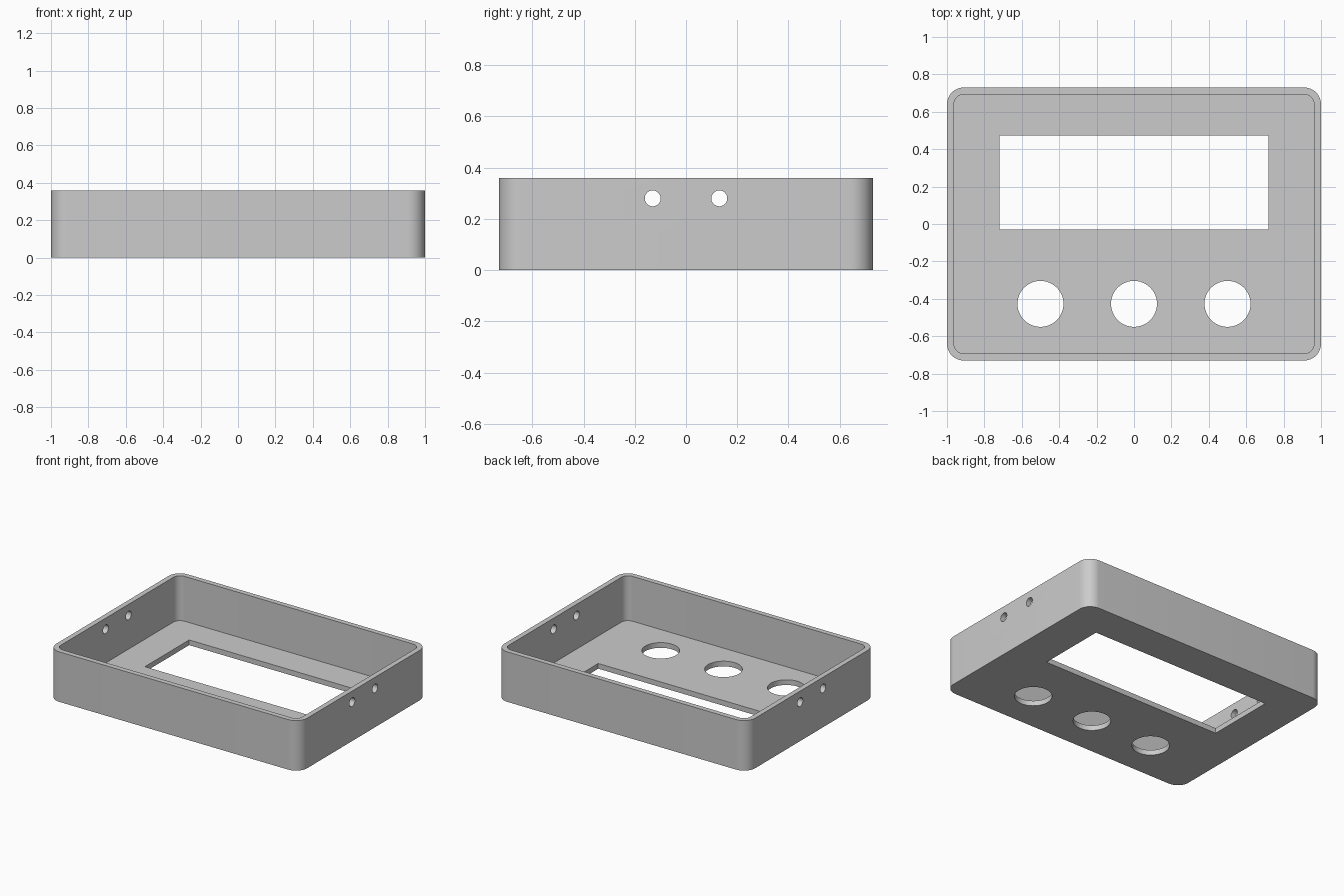
import bpy, bmesh, math
from mathutils import Matrix, Vector

if "Cube" in bpy.data.objects:
    bpy.data.objects.remove(bpy.data.objects["Cube"], do_unlink=True)

HALF_X, HALF_Y, HEIGHT = 1.0, 0.73, 0.36
WALL, RADIUS = 0.0375, 0.09

grey = bpy.data.materials.new("plain grey")
grey.use_nodes = True
colour = (0.6, 0.6, 0.6, 1)
grey.diffuse_color = colour
grey.node_tree.nodes["Principled BSDF"].inputs["Base Color"].default_value = colour


def finish(name, bm):
    mesh = bpy.data.meshes.new(name)
    bmesh.ops.recalc_face_normals(bm, faces=bm.faces)
    bm.to_mesh(mesh)
    bm.free()
    mesh.materials.append(grey)
    obj = bpy.data.objects.new(name, mesh)
    bpy.context.collection.objects.link(obj)
    return obj


def rounded_block(name, hx, hy, r, z0, z1, steps=12):
    """Upright block with rounded vertical corners."""
    bm = bmesh.new()
    ring = []
    for corner, (sx, sy) in enumerate([(1, 1), (-1, 1), (-1, -1), (1, -1)]):
        for i in range(steps + 1):
            a = math.pi / 2 * (corner + i / steps)
            ring.append(bm.verts.new((sx * (hx - r) + r * math.cos(a),
                                      sy * (hy - r) + r * math.sin(a), z0)))
    base = bm.faces.new(ring)
    top = bmesh.ops.extrude_face_region(bm, geom=[base])["geom"]
    bmesh.ops.translate(bm, vec=(0, 0, z1 - z0),
                        verts=[v for v in top if isinstance(v, bmesh.types.BMVert)])
    return finish(name, bm)


def box(name, x0, x1, y0, y1, z0, z1):
    bm = bmesh.new()
    size = Vector((x1 - x0, y1 - y0, z1 - z0))
    centre = Vector((x0 + x1, y0 + y1, z0 + z1)) / 2
    bmesh.ops.create_cube(bm, size=1, matrix=Matrix.Translation(centre) @ Matrix.Diagonal(size.to_4d()))
    return finish(name, bm)


def cylinder(name, centre, r, depth, axis="Z"):
    bm = bmesh.new()
    turn = Matrix.Rotation(math.pi / 2, 4, "Y") if axis == "X" else Matrix()
    bmesh.ops.create_cone(bm, cap_ends=True, segments=48, radius1=r, radius2=r,
                          depth=depth, matrix=Matrix.Translation(centre) @ turn)
    return finish(name, bm)


# Open tray with rounded corners
case = rounded_block("case", HALF_X, HALF_Y, RADIUS, 0, HEIGHT)
cutters = [rounded_block("cavity_cutter", HALF_X - WALL, HALF_Y - WALL,
                         RADIUS - WALL, WALL, HEIGHT + 0.1)]

# Display window and three button holes in the floor
cutters.append(box("window_cutter", -0.72, 0.72, -0.03, 0.473, -0.1, 0.1))
for x in (-0.5, 0, 0.5):
    cutters.append(cylinder("button_hole_cutter", (x, -0.427, 0), 0.123, 0.2))

# Pairs of small cable holes through both side walls
for side in (-1, 1):
    for y in (-0.13, 0.13):
        cutters.append(cylinder("side_hole_cutter", (side * HALF_X, y, 0.28), 0.031, 0.2, "X"))

# Cut everything, bake the result, and drop the cutters
for cutter in cutters:
    mod = case.modifiers.new(cutter.name, "BOOLEAN")
    mod.operation, mod.solver, mod.object = "DIFFERENCE", "EXACT", cutter
graph = bpy.context.evaluated_depsgraph_get()
baked = bpy.data.meshes.new_from_object(case.evaluated_get(graph))
case.modifiers.clear()
case.data = baked
for cutter in cutters:
    bpy.data.objects.remove(cutter, do_unlink=True)

# Smooth corners and holes, crisp edges
bpy.ops.object.select_all(action="DESELECT")
case.select_set(True)
bpy.context.view_layer.objects.active = case
bpy.ops.object.shade_smooth_by_angle(angle=math.radians(30))
